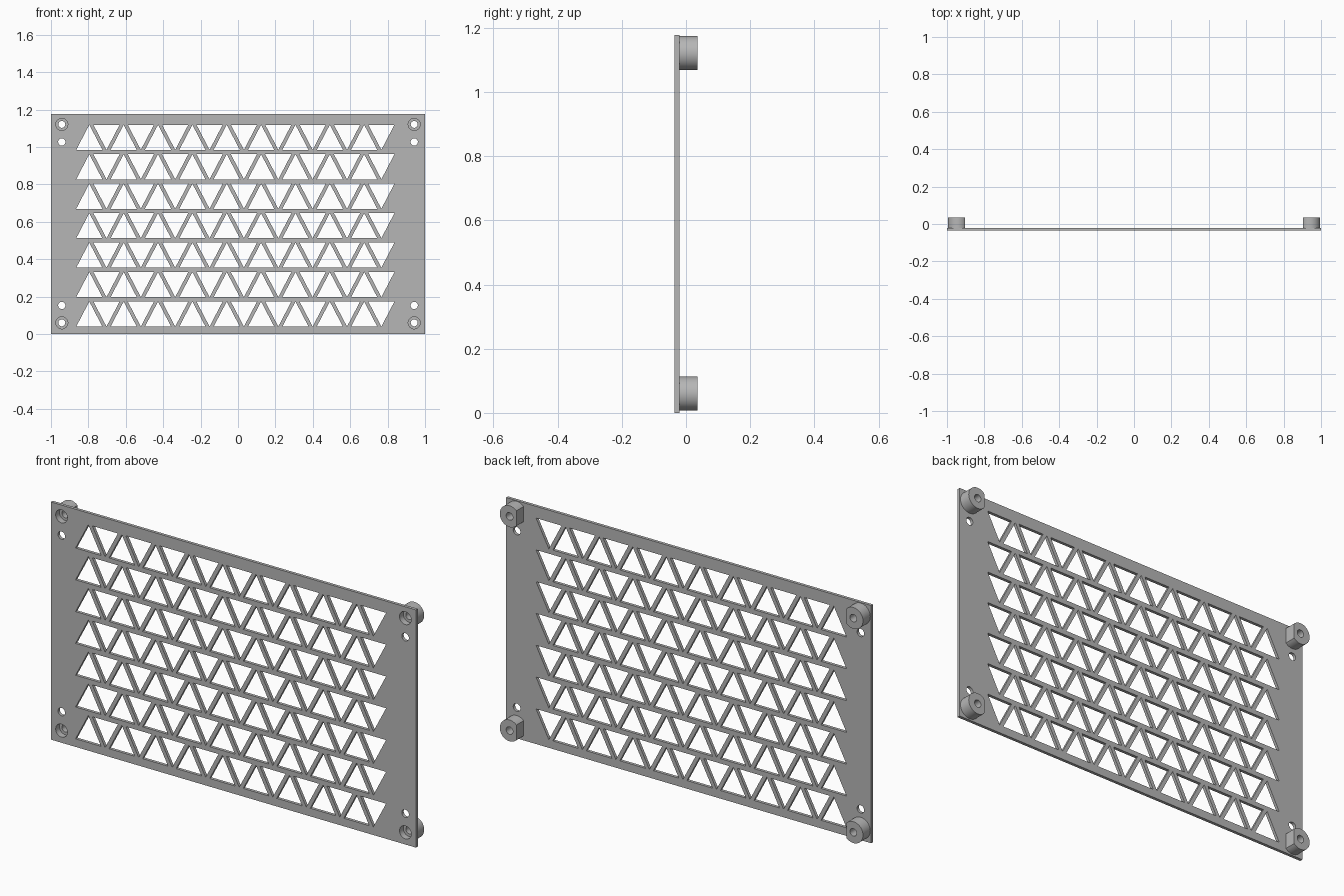
import bpy, bmesh, math
from mathutils import Matrix

if "Cube" in bpy.data.objects:
    bpy.data.objects.remove(bpy.data.objects["Cube"])

H = 1.177                        # plate height
Y0, Y1, Y2 = -0.036, -0.021, 0.036   # plate front, plate back, standoff end
Y_LEDGE = -0.006                 # floor of the screw-head recess
POST_X, POST_Z = 0.942, (0.06, 1.121)
PIN_Z = (0.153, 1.027)
R_POST, R_HEAD, R_SCREW, R_PIN = 0.053, 0.032, 0.0185, 0.0195
FLAT = 0.038                     # inner flat distance from standoff centre

grey = bpy.data.materials.new("grey plastic")
grey.diffuse_color = (0.47, 0.47, 0.47, 1)
grey.use_nodes = True
grey.node_tree.nodes["Principled BSDF"].inputs["Base Color"].default_value = grey.diffuse_color


def circle(cx, cz, r, n=48):
    return [(cx + r * math.cos(2 * math.pi * i / n),
             cz + r * math.sin(2 * math.pi * i / n)) for i in range(n)]


def finish(ob):
    ob.data.materials.clear()
    ob.data.materials.append(grey)
    bpy.ops.object.select_all(action='DESELECT')
    ob.select_set(True)
    bpy.context.view_layer.objects.active = ob
    bpy.ops.object.shade_smooth_by_angle(angle=math.radians(30))


# Plate outline followed by all its holes
loops = [[(-1, 0), (1, 0), (1, H), (-1, H)]]
for s in (-1, 1):
    loops += [circle(s * POST_X, z, R_HEAD) for z in POST_Z]
    loops += [circle(s * POST_X, z, R_PIN, 32) for z in PIN_Z]

# Grille: seven rows of alternating up and down triangles
PITCH, HALF, TRI_H, ROW = 0.1837, 0.070, 0.134, 0.1575
for row in range(7):
    z0 = 0.040 + row * ROW
    z1 = z0 + TRI_H
    for i in range(9):
        x = -0.865 + HALF + i * PITCH
        loops.append([(x - HALF, z0), (x + HALF, z0), (x, z1)])
        x += PITCH / 2
        loops.append([(x - HALF, z1), (x, z0), (x + HALF, z1)])

# Fill the outlines as a flat curve, extrude and turn upright
cu = bpy.data.curves.new("vent_plate", 'CURVE')
cu.dimensions = '2D'
cu.fill_mode = 'BOTH'
cu.extrude = (Y1 - Y0) / 2
for pts in loops:
    sp = cu.splines.new('POLY')
    sp.points.add(len(pts) - 1)
    for p, (x, z) in zip(sp.points, pts):
        p.co = (x, z, 0, 1)
    sp.use_cyclic_u = True
plate = bpy.data.objects.new("vent_plate", cu)
bpy.context.collection.objects.link(plate)
plate.select_set(True)
bpy.context.view_layer.objects.active = plate
bpy.ops.object.convert(target='MESH')
plate = bpy.context.view_layer.objects.active
plate.data.transform(Matrix.Translation((0, (Y0 + Y1) / 2, 0))
                     @ Matrix.Rotation(math.pi / 2, 4, 'X'))
bm = bmesh.new()
bm.from_mesh(plate.data)
bmesh.ops.remove_doubles(bm, verts=bm.verts, dist=1e-5)
bmesh.ops.recalc_face_normals(bm, faces=bm.faces)
bm.to_mesh(plate.data)
bm.free()
finish(plate)


# Standoffs: stepped bore, round outside with a flat on the inner side
def standoff(name, side, cz):
    cx = side * POST_X
    bm = bmesh.new()
    rings = []
    for r, y in ((R_HEAD, Y1), (R_POST, Y1), (R_POST, Y2),
                 (R_SCREW, Y2), (R_SCREW, Y_LEDGE), (R_HEAD, Y_LEDGE)):
        ring = []
        for x, z in circle(0, cz, r):
            x = max(x * side, -FLAT) * side
            ring.append(bm.verts.new((cx + x, y, z)))
        rings.append(ring)
    for k, a in enumerate(rings):
        b = rings[(k + 1) % len(rings)]
        for i in range(len(a)):
            j = (i + 1) % len(a)
            bm.faces.new((a[i], a[j], b[j], b[i]))
    bmesh.ops.recalc_face_normals(bm, faces=bm.faces)
    me = bpy.data.meshes.new(name)
    bm.to_mesh(me)
    bm.free()
    ob = bpy.data.objects.new(name, me)
    bpy.context.collection.objects.link(ob)
    finish(ob)


for side, sn in ((-1, "left"), (1, "right")):
    for cz, zn in zip(POST_Z, ("lower", "upper")):
        standoff(f"standoff_{zn}_{sn}", side, cz)
